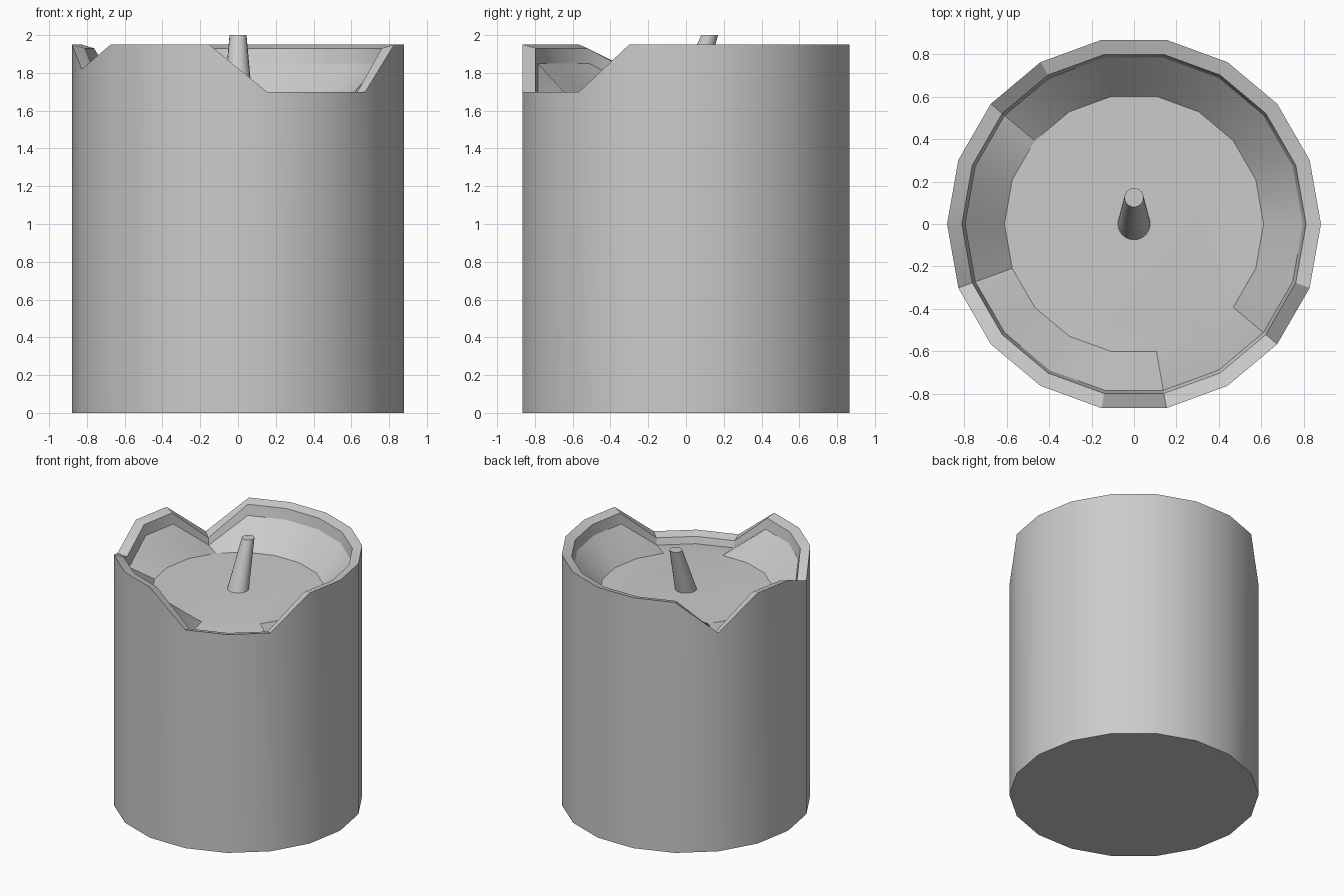
import bpy, bmesh
from math import cos, sin, radians

if "Cube" in bpy.data.objects:
    bpy.data.objects.remove(bpy.data.objects["Cube"])


def ring(bm, n, radius, height, cy=0.0):
    """Ring of n vertices; height is a function of the angle in degrees."""
    out = []
    for i in range(n):
        d = round(i * 360 / n)
        a = radians(i * 360 / n)
        out.append(bm.verts.new((radius * cos(a), cy + radius * sin(a), height(d))))
    return out


def loft(name, rings_spec, n):
    """Skin a stack of rings and cap both ends."""
    bm = bmesh.new()
    rings = [ring(bm, n, *spec) for spec in rings_spec]
    for lo, hi in zip(rings, rings[1:]):
        for i in range(n):
            j = (i + 1) % n
            bm.faces.new((lo[i], lo[j], hi[j], hi[i]))
    bm.faces.new(rings[0][::-1])
    bm.faces.new(rings[-1])
    mesh = bpy.data.meshes.new(name)
    bm.to_mesh(mesh)
    bm.free()
    obj = bpy.data.objects.new(name, mesh)
    bpy.context.collection.objects.link(obj)
    bpy.ops.object.select_all(action='DESELECT')
    obj.select_set(True)
    bpy.context.view_layer.objects.active = obj
    bpy.ops.object.shade_smooth_by_angle(angle=radians(30))
    return obj


# Melted rim: how far the wall has sunk at certain angles
SAG = {140: 0.25, 200: 0.13, 280: 0.25, 300: 0.25, 320: 0.25}


def melted(z, floor=0.0):
    return lambda d: max(z - SAG.get(d, 0.0), floor)


def level(z):
    return lambda d: z


# Candle body: outer wall, rim, inner lip, sloping pool edge, pool floor
loft("candle_body", [
    (0.88, level(0.0)),
    (0.88, melted(1.95)),
    (0.81, melted(1.93)),
    (0.795, melted(1.85, 1.63)),
    (0.61, level(1.65)),
], 18)

# Wick: tapered and leaning backwards
loft("wick", [
    (0.077, level(1.645), 0.0),
    (0.045, level(2.0), 0.125),
], 18)
